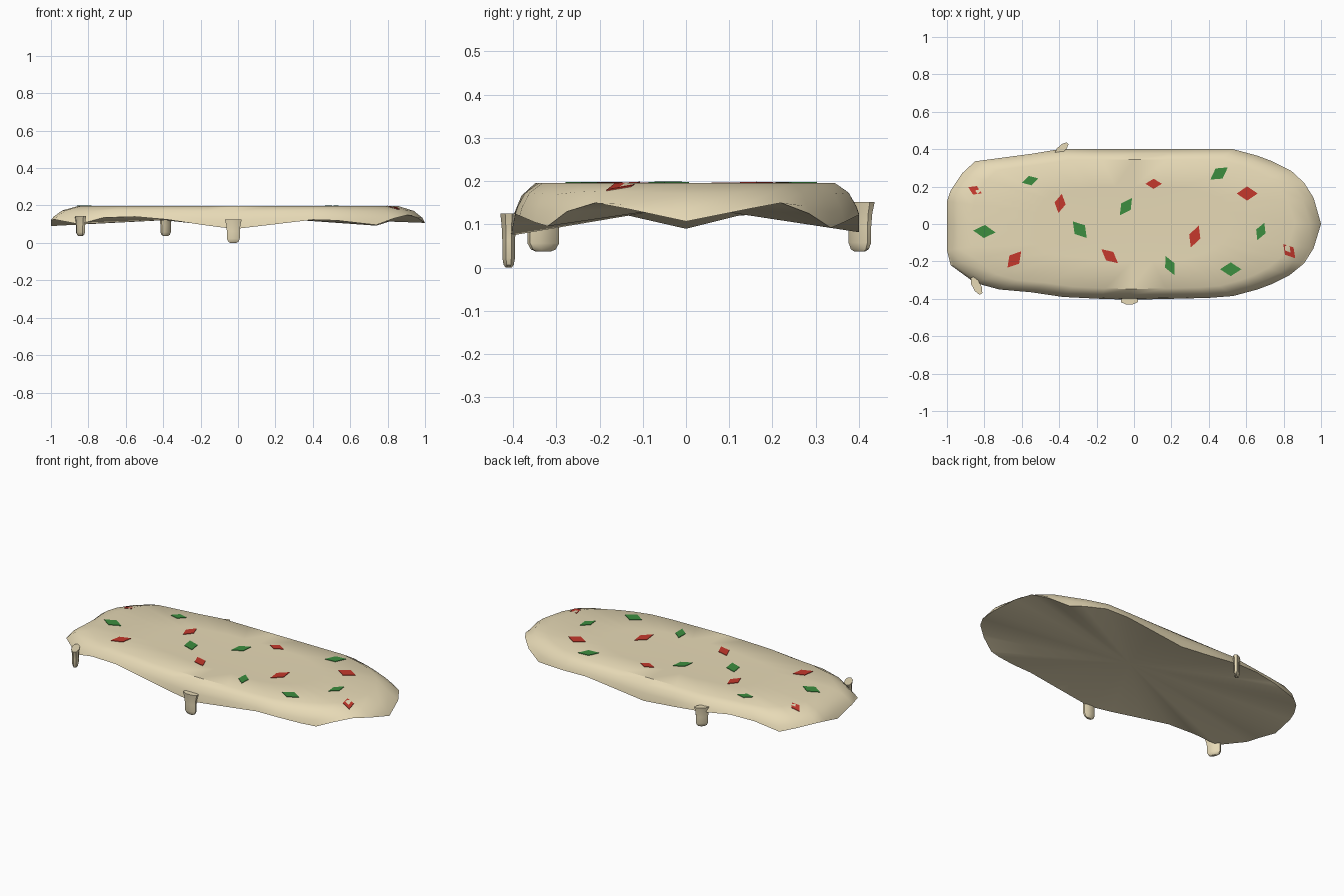
import bpy, bmesh, math
from mathutils import Vector, Matrix
from mathutils.bvhtree import BVHTree

if "Cube" in bpy.data.objects:
    bpy.data.objects.remove(bpy.data.objects["Cube"])


def mat(name, rgb):
    m = bpy.data.materials.new(name)
    m.diffuse_color = (*rgb, 1)
    m.use_nodes = True
    m.node_tree.nodes["Principled BSDF"].inputs["Base Color"].default_value = m.diffuse_color
    return m


DOUGH = mat("pale_dough", (0.80, 0.70, 0.47))
RED = mat("red_bits", (0.56, 0.04, 0.025))
GREEN = mat("green_bits", (0.045, 0.27, 0.05))


def make(name, bm, material, angle=None):
    bmesh.ops.recalc_face_normals(bm, faces=bm.faces[:])
    me = bpy.data.meshes.new(name)
    bm.to_mesh(me)
    ob = bpy.data.objects.new(name, me)
    bpy.context.collection.objects.link(ob)
    me.materials.append(material)
    if angle:
        bpy.context.view_layer.objects.active = ob
        ob.select_set(True)
        bpy.ops.object.shade_smooth_by_angle(angle=math.radians(angle))
        ob.select_set(False)
    return ob


def loft(bm, rings):
    """Join rings of points with quads; return the vertex rings."""
    vs = [[bm.verts.new(p) for p in r] for r in rings]
    for a, b in zip(vs, vs[1:]):
        for i in range(len(a)):
            j = (i + 1) % len(a)
            bm.faces.new((a[i], a[j], b[j], b[i]))
    return vs


def fan(bm, ring, centre):
    c = bm.verts.new(centre)
    for i in range(len(ring)):
        bm.faces.new((ring[i], ring[(i + 1) % len(ring)], c))


# Wavy hem of the sheet: x, y, z, counter-clockwise from the right tip
HEM = [
    (1.0, 0, .107), (.96, .14, .135), (.91, .22, .15), (.84, .285, .125),
    (.74, .335, .092), (.66, .365, .105), (.53, .40, .122), (.38, .40, .125),
    (.2, .40, .105), (0, .40, .082), (-.2, .40, .10), (-.40, .40, .122),
    (-.55, .375, .138), (-.70, .355, .13), (-.85, .335, .10), (-.92, .27, .115),
    (-.98, .18, .125), (-1, .12, .12), (-1, 0, .09), (-1, -.14, .122),
    (-.98, -.22, .125), (-.85, -.315, .10), (-.72, -.35, .135),
    (-.55, -.365, .14), (-.38, -.39, .125), (-.18, -.40, .095),
    (-.02, -.405, .074), (.2, -.40, .10), (.4, -.395, .124), (.53, -.385, .12),
    (.66, -.35, .105), (.74, -.32, .096), (.83, -.275, .13),
    (.91, -.21, .15), (.96, -.13, .135),
]

# Draped sheet: flat top, rounded shoulder, wavy hem, shallow hollow below
bm = bmesh.new()


def inset(s, f):
    return [(x * s, y * s, f(z)) for x, y, z in HEM]


rings = loft(bm, [
    inset(1.0, lambda z: z),
    inset(.985, lambda z: z * .4 + .092),
    inset(.94, lambda z: z * .15 + .155),
    inset(.86, lambda z: .196),
    inset(.5, lambda z: .194),
])
fan(bm, rings[-1], (0, 0, .192))
fan(bm, rings[0], (0.03, 0, .143))
bmesh.ops.recalc_face_normals(bm, faces=bm.faces[:])
tree = BVHTree.FromBMesh(bm)
make("draped_sheet", bm, DOUGH, 40)

# Drips hanging from the hem: centre x, y, bottom, top, turn, size
DRIPS = [(-.025, -.41, 0, .125, 0, 1), (-.842, -.33, .037, .145, -62, 1.1),
         (-.387, .402, .037, .152, 42, .95)]
for n, (x, y, lo, hi, turn, size) in enumerate(DRIPS):
    bm = bmesh.new()
    rot = Matrix.Rotation(math.radians(turn), 3, 'Z')
    prof = [(1, 1), (.84, .78), (.76, .5), (.76, .18), (.6, .05), (.35, 0)]
    rr = []
    for w, t in prof:
        ring = []
        for k in range(8):
            a = math.tau * (k + .5) / 8
            p = rot @ Vector((math.cos(a) * .049 * w * size,
                              math.sin(a) * .021 * w * size, 0))
            ring.append((x + p.x, y + p.y, lo + (hi - lo) * t))
        rr.append(ring)
    vs = loft(bm, rr)
    bm.faces.new(vs[0])
    bm.faces.new(vs[-1])
    make(f"drip_{n + 1}", bm, DOUGH, 35)


# Diamond bits lying on the sheet: x, y, long half, short half, turn
def diamonds(name, items, material):
    bm = bmesh.new()
    for x, y, a, b, turn in items:
        rot = Matrix.Rotation(math.radians(turn), 3, 'Z')
        rr = [[], []]
        for u, v in ((a, 0), (0, b), (-a, 0), (0, -b)):
            p = rot @ Vector((u, v, 0)) + Vector((x, y, 1))
            hit = tree.ray_cast(p, Vector((0, 0, -1)))[0]
            z = hit.z if hit else .16
            rr[0].append((p.x, p.y, z - .003))
            rr[1].append((p.x, p.y, z + .003))
        vs = loft(bm, rr)
        bm.faces.new(vs[0])
        bm.faces.new(vs[1])
    make(name, bm, material)


diamonds("red_diamonds", [
    (-.85, .18, .04, .025, -25), (-.395, .11, .052, .03, 80),
    (.105, .215, .044, .027, 0), (.605, .163, .056, .038, 0),
    (-.64, -.19, .057, .034, 50), (-.13, -.172, .058, .03, -40),
    (.325, -.067, .062, .032, 70), (.83, -.145, .05, .03, -50),
], RED)
diamonds("green_diamonds", [
    (-.555, .232, .045, .026, 15), (.455, .27, .057, .033, 35),
    (-.043, .093, .057, .031, 55), (-.8, -.04, .06, .035, -5),
    (-.29, -.03, .058, .036, -50), (.678, -.04, .05, .027, 68),
    (.192, -.222, .056, .028, -65), (.517, -.242, .057, .037, 0),
], GREEN)
